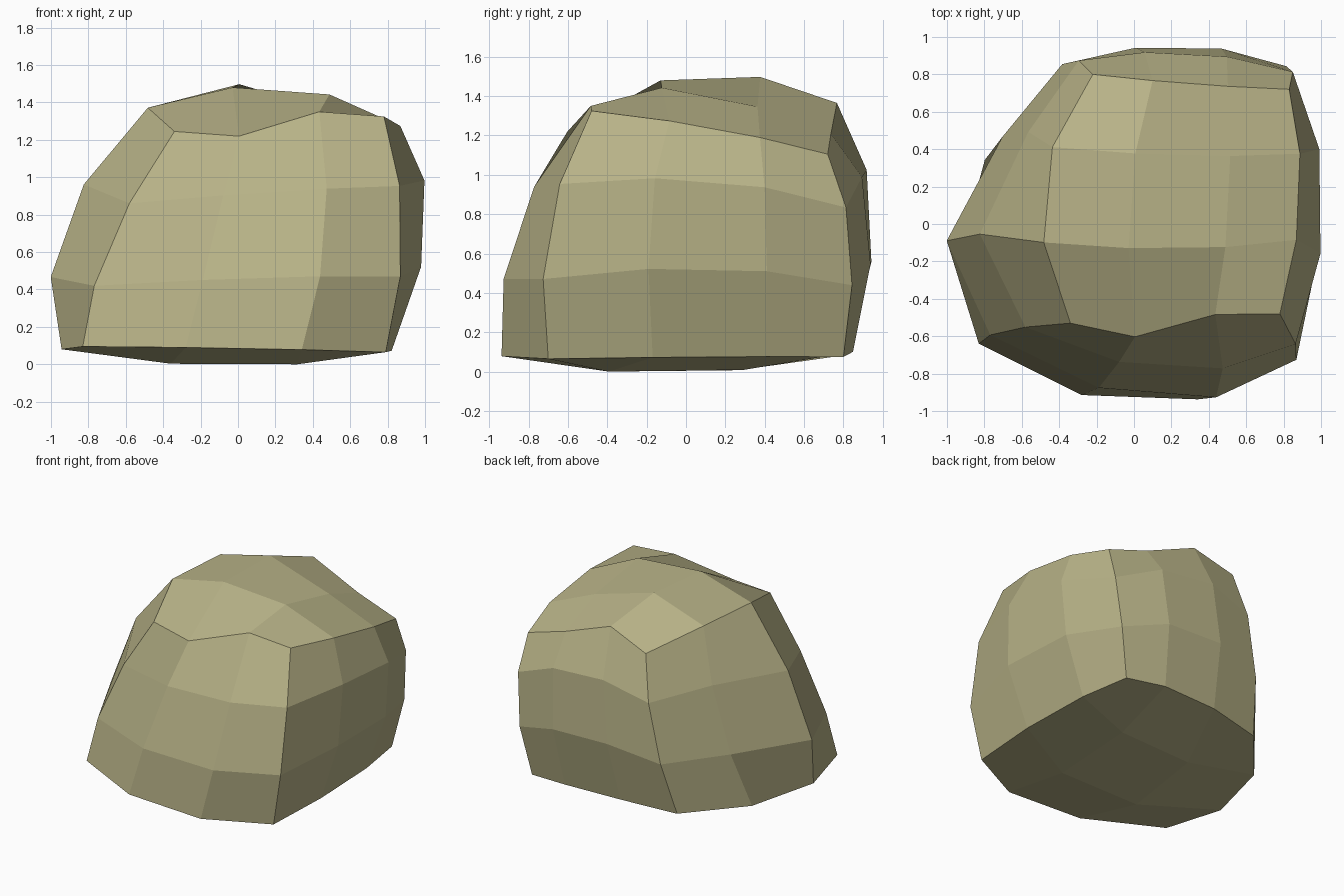
import bpy
import bmesh
from mathutils import Vector

# Remove the default cube
default_cube = bpy.data.objects.get("Cube")
if default_cube:
    bpy.data.objects.remove(default_cube, do_unlink=True)


def make_material(name, colour):
    material = bpy.data.materials.new(name)
    material.use_nodes = True
    material.diffuse_color = colour
    material.node_tree.nodes["Principled BSDF"].inputs["Base Color"].default_value = colour
    return material


# Coarse control cage: each row runs from -x to +x, rows run front to back
base_layer = (
    ((-.83, -.64, .09), (.04, -.97, .08), (.79, -.70, .06)),
    ((-.91, .08, .07), (0, -.09, -.03), (.82, .13, .07)),
    ((-.45, .75, .07), (.21, .85, .10), (.74, .80, .07)),
)
waist_layer = (
    ((-.69, -.57, .63), (.18, -.88, .69), (.88, -.70, .71)),
    ((-.84, .23, .73), (0, 0, .7), (1.03, .12, .76)),
    ((-.34, .88, .70), (.26, .96, .81), (.84, .84, .64)),
)
crown_layer = (
    ((-.34, -.53, 1.24), (.22, -.55, 1.28), (.78, -.48, 1.32)),
    ((-.49, .16, 1.39), (.25, .12, 1.49), (.89, .15, 1.23)),
    ((-.22, .80, 1.25), (.30, .75, 1.30), (.83, .72, 1.10)),
)
cage = (base_layer, waist_layer, crown_layer)

# Rise of the two inner crown columns, row by row from front to back
crown_rise = ((-.05, .05), (.02, .02), (.02, -.06), (.05, -.05))


def blend_weights(t):
    """Quadratic weights of the three cage points along one axis."""
    if abs(t) < .9:
        t *= 1.15  # wide middle facets, narrow outer ones
    return t * (t - 1) / 2, 1 - t * t, t * (t + 1) / 2


def bend_through_cage(point):
    across, along, up = (blend_weights(t) for t in point)
    result = Vector()
    for layer, layer_weight in zip(cage, up):
        for row, row_weight in zip(layer, along):
            for control, column_weight in zip(row, across):
                result += Vector(control) * (layer_weight * row_weight * column_weight)
    return result


def chip_offset(point):
    """Uneven chips in the crown and a ridge on the -x side."""
    offset = Vector()
    if point.z > .9 and abs(point.x) < .9:
        row = round((point.y + 1) * 1.5)
        offset.z = crown_rise[row][point.x > 0]
        if row == 0:
            offset.y = offset.z
    if point.x < -.9 and abs(point.y) < .9 and abs(point.z) < .9:
        offset.x = .075 if point.y > 0 else -.075
    return offset


# Boulder: a cube cut into a grid of facets and bent through the cage
bm = bmesh.new()
bmesh.ops.create_cube(bm, size=2)
bmesh.ops.subdivide_edges(bm, edges=bm.edges[:], cuts=2, use_grid_fill=True)
for vert in bm.verts:
    start = vert.co.copy()
    vert.co = bend_through_cage(start) + chip_offset(start)

# Rest it on the ground
lowest = min(vert.co.z for vert in bm.verts)
bmesh.ops.translate(bm, verts=bm.verts[:], vec=(0, 0, -lowest))
bmesh.ops.recalc_face_normals(bm, faces=bm.faces[:])
for face in bm.faces:
    face.smooth = False

mesh = bpy.data.meshes.new("boulder")
bm.to_mesh(mesh)
bm.free()
mesh.materials.append(make_material("khaki stone", (.48, .45, .245, 1)))
boulder = bpy.data.objects.new("boulder", mesh)
bpy.context.scene.collection.objects.link(boulder)
